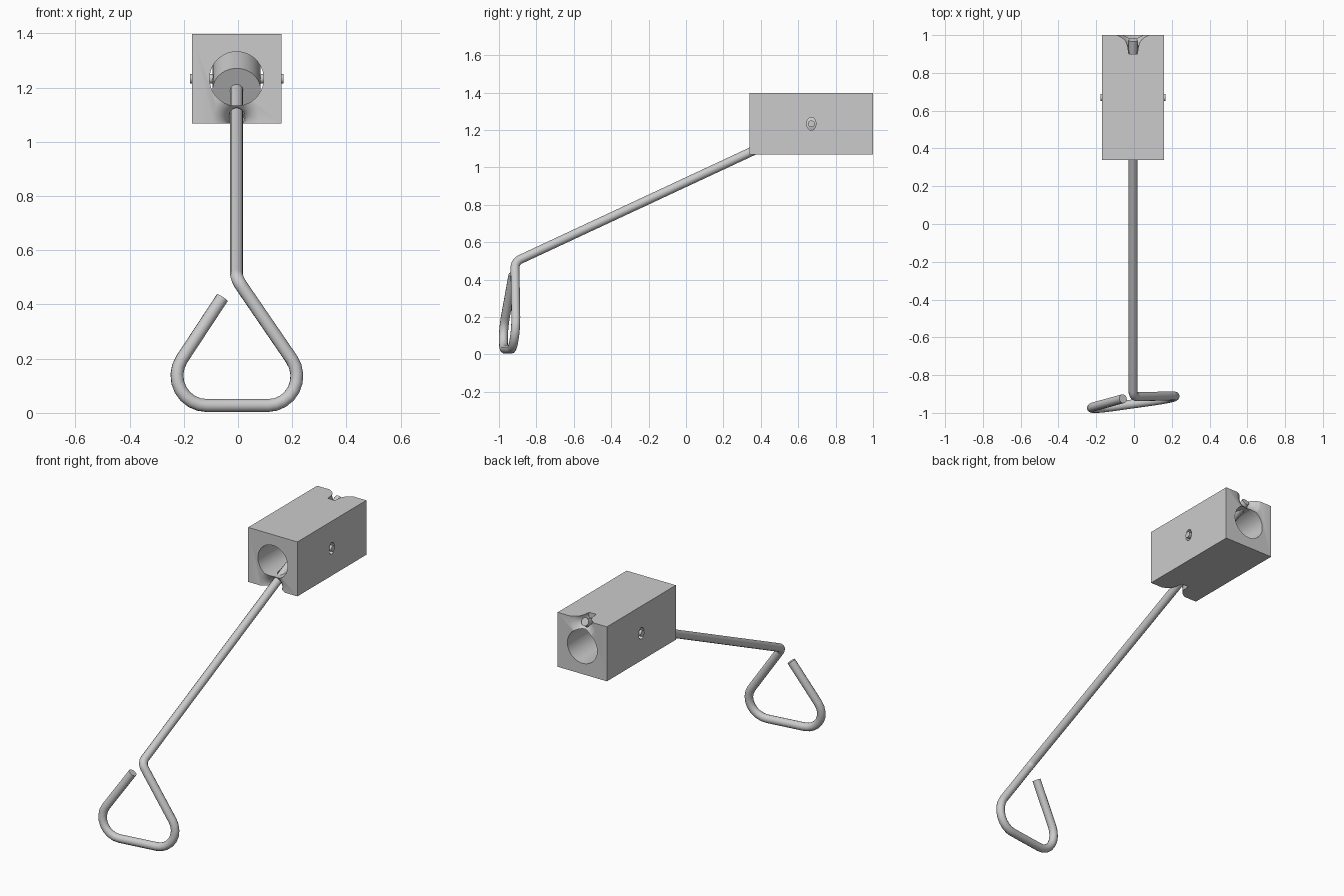
import bpy, bmesh, math
from mathutils import Vector

if "Cube" in bpy.data.objects:
    bpy.data.objects.remove(bpy.data.objects["Cube"])

PIVOT = Vector((-0.005, 0.67, 1.233))
SLOPE = 0.466
ROD_R = 0.024


def on_rod(y):
    return Vector((PIVOT.x, y, PIVOT.z + SLOPE * (y - PIVOT.y)))


def lathe(name, origin, axis, profile, n=32, squash=(1, 1)):
    """Closed solid of revolution: profile is (distance along axis, radius)."""
    axis = Vector(axis).normalized()
    u = Vector((1, 0, 0)) if abs(axis.x) < 0.9 else Vector((0, 1, 0))
    v = axis.cross(u)
    bm = bmesh.new()
    rings = []
    for d, r in profile:
        ring = []
        for i in range(n):
            a = 2 * math.pi * (i + 0.5) / n
            ring.append(bm.verts.new(Vector(origin) + axis * d
                        + u * r * squash[0] * math.cos(a) + v * r * squash[1] * math.sin(a)))
        rings.append(ring)
    for a, b in zip(rings, rings[1:]):
        for i in range(n):
            j = (i + 1) % n
            bm.faces.new((a[i], a[j], b[j], b[i]))
    bm.faces.new(rings[0])
    bm.faces.new(rings[-1])
    bmesh.ops.recalc_face_normals(bm, faces=bm.faces)
    me = bpy.data.meshes.new(name)
    bm.to_mesh(me)
    bm.free()
    ob = bpy.data.objects.new(name, me)
    bpy.context.collection.objects.link(ob)
    return ob


def activate(ob):
    bpy.ops.object.select_all(action='DESELECT')
    ob.select_set(True)
    bpy.context.view_layer.objects.active = ob


def smooth(ob):
    activate(ob)
    bpy.ops.object.shade_smooth_by_angle(angle=math.radians(35))


def fillet(a, p, b, r, n=8):
    """Arc points rounding corner p between a and b."""
    u, v = (a - p).normalized(), (b - p).normalized()
    half = u.angle(v) / 2
    t = r / math.tan(half)
    mid = (u + v).normalized()
    c = p + mid * (r / math.sin(half))
    s, e = p + u * t - c, p + v * t - c
    ang = s.angle(e)
    return [c + (s * math.sin((1 - k / n) * ang) + e * math.sin(k / n * ang)) / math.sin(ang)
            for k in range(n + 1)]


# Block
bpy.ops.mesh.primitive_cube_add(size=1, location=(-0.005, 0.67, 1.233))
block = bpy.context.object
block.name = "block"
block.scale = (0.33, 0.66, 0.33)
bpy.ops.object.transform_apply(location=False, rotation=False, scale=True)

# Bore, pin slot, rod channel and the flared mouths at both ends
rod_dir = Vector((0, 1, SLOPE)).normalized()
flare = [(-0.10, 0.027), (-0.06, 0.032), (-0.04, 0.038), (-0.025, 0.047),
         (-0.012, 0.062), (0.0, 0.085), (0.02, 0.12)]
cutters = [
    lathe("bore_cutter", PIVOT, (0, 1, 0), [(-0.5, 0.1), (0.5, 0.1)], 32),
    lathe("pin_slot_cutter", PIVOT, (1, 0, 0), [(-0.3, 0.025), (0.3, 0.025)], 24, (1, 1.4)),
    lathe("channel_cutter", PIVOT, rod_dir, [(-0.45, 0.027), (0.45, 0.027)], 24),
    lathe("back_mouth_cutter", (PIVOT.x, 1.0, 1.383), (0, 1, 0), flare, 32),
    lathe("front_mouth_cutter", (PIVOT.x, 0.34, 1.083), (0, -1, 0), flare, 32),
]
for c in cutters:
    c.hide_render = True
    mod = block.modifiers.new(c.name, 'BOOLEAN')
    mod.operation = 'DIFFERENCE'
    mod.solver = 'EXACT'
    mod.object = c
    activate(block)
    bpy.ops.object.modifier_apply(modifier=mod.name)
    bpy.data.objects.remove(c)
smooth(block)

# Pivot barrel and cross pin
smooth(lathe("pivot_barrel", PIVOT, rod_dir, [(-0.1, 0.089), (0.1, 0.089)], 32))
smooth(lathe("pivot_pin", PIVOT, (1, 0, 0), [(-0.173, 0.018), (0.173, 0.018)], 16))

# Bent rod with open triangular handle
p = [on_rod(0.975), on_rod(-0.915), Vector((0.315, -0.907, 0.027)),
     Vector((-0.32, -0.997, 0.027)), Vector((-0.058, -0.925, 0.425))]
path = [p[0]]
for i, r in ((1, 0.05), (2, 0.11), (3, 0.11)):
    path += fillet(p[i - 1], p[i], p[i + 1], r)
path.append(p[4])
cu = bpy.data.curves.new("rod_handle", 'CURVE')
cu.dimensions = '3D'
cu.bevel_depth = ROD_R
cu.bevel_resolution = 4
cu.use_fill_caps = True
sp = cu.splines.new('POLY')
sp.points.add(len(path) - 1)
for pt, co in zip(sp.points, path):
    pt.co = (*co, 1)
rod = bpy.data.objects.new("rod_handle", cu)
bpy.context.collection.objects.link(rod)
activate(rod)
bpy.ops.object.convert(target='MESH')
smooth(bpy.context.object)
